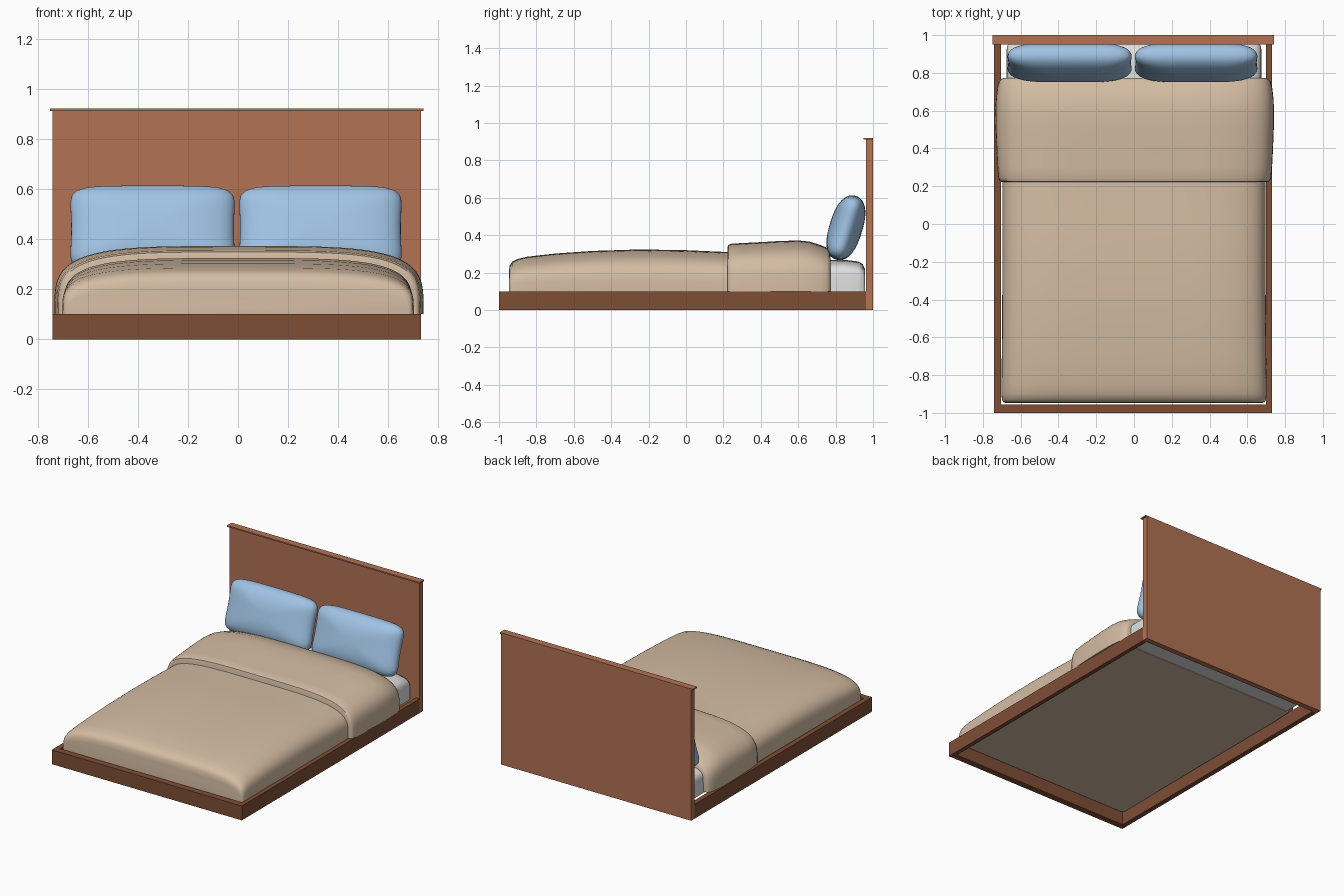
import bpy, bmesh, math
from mathutils import Matrix

cube = bpy.data.objects.get("Cube")
if cube:
    bpy.data.objects.remove(cube, do_unlink=True)


def material(name, *srgb):
    linear = [((c / 255 + 0.055) / 1.055) ** 2.4 for c in srgb] + [1]
    mat = bpy.data.materials.new(name)
    mat.use_nodes = True
    mat.diffuse_color = linear
    mat.node_tree.nodes["Principled BSDF"].inputs["Base Color"].default_value = linear
    return mat


LIGHT_WOOD = material("light wood", 178, 114, 84)
DARK_WOOD = material("dark wood", 126, 78, 54)
BEIGE = material("beige cloth", 212, 188, 163)
BLUE = material("blue cloth", 160, 195, 228)
WHITE = material("white cloth", 224, 224, 224)


def finish(bm, name, mat, smooth=False):
    bmesh.ops.recalc_face_normals(bm, faces=bm.faces)
    mesh = bpy.data.meshes.new(name)
    bm.to_mesh(mesh)
    bm.free()
    mesh.materials.append(mat)
    if smooth:
        mesh.shade_smooth()
        mesh.set_sharp_from_angle(angle=math.radians(50))
    obj = bpy.data.objects.new(name, mesh)
    bpy.context.collection.objects.link(obj)
    return obj


def box(name, mat, low, high):
    bm = bmesh.new()
    bmesh.ops.create_cube(bm, size=1)
    for v in bm.verts:
        v.co = [a + (b - a) * (c + 0.5) for a, b, c in zip(low, high, v.co)]
    return finish(bm, name, mat)


def power(value, exponent):
    return math.copysign(abs(value) ** exponent, value)


def padded(name, mat, stations, power_n, base, bottom, centre=0.0, steps=48):
    """Loft soft-topped cross-sections along y; a station is (y, half width, top)."""
    bm = bmesh.new()
    rings = []
    for y, half, top in stations:
        ring = []
        for i in range(steps + 1):
            t = math.pi * i / steps
            x = centre + half * power(math.cos(t), 2 / power_n)
            z = base + (top - base) * abs(math.sin(t)) ** (2 / power_n)
            ring.append(bm.verts.new((x, y, z)))
        for side in (-1, 1):
            ring.append(bm.verts.new((centre + side * half, y, bottom)))
        rings.append(ring)
    for a, b in zip(rings, rings[1:]):
        for i in range(len(a)):
            j = (i + 1) % len(a)
            bm.faces.new((a[i], a[j], b[j], b[i]))
    bm.faces.new(rings[0])
    bm.faces.new(rings[-1])
    return finish(bm, name, mat, smooth=True)


def pillow(name, centre_x, half_width):
    """Flattened ball squared off in outline, with pinched sides, leaning back."""
    bm = bmesh.new()
    bmesh.ops.create_uvsphere(bm, u_segments=64, v_segments=32, radius=1)
    for v in bm.verts:
        x, z, depth = v.co
        r = math.hypot(x, z)
        if r > 1e-6:
            spread = r ** 0.8 / (abs(x / r) ** 7 + abs(z / r) ** 7) ** (1 / 7)
            x, z = x / r * spread, z / r * spread
        v.co = (half_width * x * (1 - 0.04 * (1 - z * z)),
                0.088 * power(depth, 0.9),
                0.178 * z * (1 - 0.03 * x * x))
    bm.transform(Matrix.Translation((centre_x, 0.855, 0.44)) @ Matrix.Rotation(-0.3, 4, "X"))
    return finish(bm, name, BLUE, smooth=True)


# Bed frame
box("foot_rail", DARK_WOOD, (-0.74, -1, 0), (0.73, -0.955, 0.1))
box("right_rail", DARK_WOOD, (-0.74, -0.955, 0), (-0.705, 0.962, 0.1))
box("left_rail", DARK_WOOD, (0.7, -0.955, 0), (0.73, 0.962, 0.1))
box("headboard", LIGHT_WOOD, (-0.74, 0.962, 0), (0.73, 1, 0.912))
box("headboard_cap", LIGHT_WOOD, (-0.75, 0.95, 0.912), (0.74, 1, 0.921))

# Mattress
padded("mattress", WHITE, [(-0.86, 0.66, 0.2), (-0.8, 0.67, 0.24), (0, 0.675, 0.26),
                           (0.85, 0.675, 0.268), (0.92, 0.675, 0.26), (0.945, 0.67, 0.245),
                           (0.957, 0.66, 0.22)], 7, 0.1, 0.09)

# Blanket
padded("blanket", BEIGE, [(-0.947, 0.68, 0.2), (-0.944, 0.692, 0.235), (-0.93, 0.699, 0.258),
                          (-0.9, 0.702, 0.273), (-0.85, 0.702, 0.285), (-0.7, 0.7, 0.302),
                          (-0.5, 0.698, 0.316), (-0.25, 0.697, 0.324), (0, 0.697, 0.32),
                          (0.2, 0.697, 0.311), (0.6, 0.697, 0.31), (0.74, 0.69, 0.3)],
       4, 0.1, 0.085)

# Turned-back top of the blanket
padded("blanket_fold", BEIGE, [(0.222, 0.705, 0.335), (0.226, 0.715, 0.348), (0.245, 0.722, 0.355),
                               (0.3, 0.727, 0.358), (0.4, 0.732, 0.363), (0.5, 0.736, 0.369),
                               (0.6, 0.737, 0.372), (0.66, 0.735, 0.366), (0.72, 0.728, 0.347),
                               (0.755, 0.718, 0.333), (0.768, 0.708, 0.325), (0.773, 0.695, 0.3)],
       4, 0.1, 0.1, centre=0.004)

# Pillows
pillow("right_pillow", -0.341, 0.338)
pillow("left_pillow", 0.329, 0.334)
